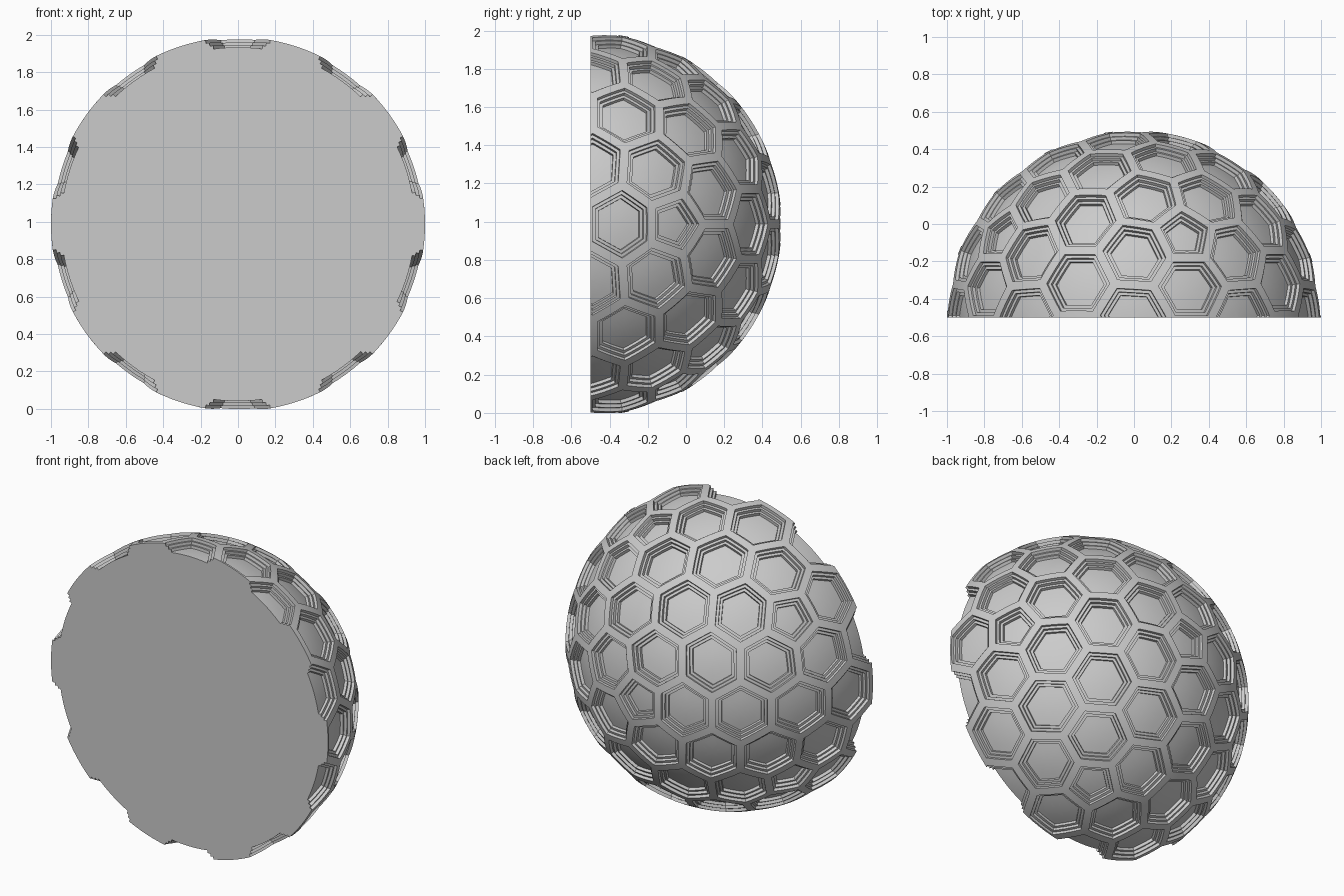
import bpy, bmesh, math
from mathutils import Matrix, Vector

if "Cube" in bpy.data.objects:
    bpy.data.objects.remove(bpy.data.objects["Cube"])

CENTRE = Vector((0, -0.5, 0.987))
RIDGE = 0.024      # half width of the ridge between cells
TREAD = 0.016      # width of each terrace
DROP = 0.018       # height of each terrace wall
STEPS = 3
SEGMENTS = 4       # pieces per cell side, so sides follow the sphere


def cell_layout():
    """Centre and corner directions of a pentagon and hexagon sphere tiling."""
    bm = bmesh.new()
    bmesh.ops.create_icosphere(bm, subdivisions=2, radius=1,
                               matrix=Matrix.Rotation(-math.pi / 2, 4, 'X'))
    bmesh.ops.poke(bm, faces=bm.faces[:])
    points = [v.co.normalized() for v in bm.verts]
    bm.free()
    bm = bmesh.new()
    for p in points:
        bm.verts.new(p)
    bmesh.ops.convex_hull(bm, input=bm.verts[:])
    cells = []
    for v in bm.verts:
        n = v.co.normalized()
        u = n.orthogonal().normalized()
        w = n.cross(u)
        corners = [f.calc_center_median().normalized() for f in v.link_faces]
        corners.sort(key=lambda c: math.atan2(c.dot(w), c.dot(u)))
        cells.append((n, corners))
    bm.free()
    return cells


def inset(corners, d):
    """Move every side of a cell inward by d."""
    result = []
    for i, p in enumerate(corners):
        a = (corners[i - 1] - p).normalized()
        b = (corners[(i + 1) % len(corners)] - p).normalized()
        result.append(p + (a + b) * d / a.cross(b).length)
    return result


def add_ring(bm, corners, radius):
    """Subdivided outline of a cell, pushed onto a sphere."""
    ring = []
    for i, p in enumerate(corners):
        q = corners[(i + 1) % len(corners)]
        for k in range(SEGMENTS):
            ring.append(bm.verts.new(p.lerp(q, k / SEGMENTS).normalized() * radius))
    return ring


def add_cell(bm, centre, corners):
    # ridge top, then alternating walls and terraces
    radius, offset = 1.0, RIDGE
    rings = [add_ring(bm, corners, radius)]
    for step in range(STEPS):
        outline = inset(corners, offset)
        rings.append(add_ring(bm, outline, radius))
        radius -= DROP
        rings.append(add_ring(bm, outline, radius))
        offset += TREAD
    # domed floor
    for scale in (0.67, 0.33):
        rings.append(add_ring(bm, [centre.lerp(p, scale) for p in outline], radius))
    for outer, inner in zip(rings, rings[1:]):
        for i in range(len(outer)):
            j = (i + 1) % len(outer)
            bm.faces.new((outer[i], outer[j], inner[j], inner[i]))
    middle = bm.verts.new(centre * radius)
    last = rings[-1]
    for i in range(len(last)):
        bm.faces.new((last[i], last[(i + 1) % len(last)], middle))


# Full terraced sphere
bm = bmesh.new()
for centre, corners in cell_layout():
    add_cell(bm, centre, corners)
bmesh.ops.remove_doubles(bm, verts=bm.verts[:], dist=0.0005)

# Cut to the rear half and close the flat front
bmesh.ops.bisect_plane(bm, geom=bm.verts[:] + bm.edges[:] + bm.faces[:], dist=1e-6,
                       plane_co=(0, 0.0008, 0), plane_no=(0, 1, 0), clear_inner=True)
rim = [e for e in bm.edges if e.is_boundary]
for v in {v for e in rim for v in e.verts}:
    v.co.y = 0
bmesh.ops.edgenet_fill(bm, edges=rim)
bmesh.ops.recalc_face_normals(bm, faces=bm.faces[:])
bmesh.ops.translate(bm, verts=bm.verts[:], vec=CENTRE)

mesh = bpy.data.meshes.new("honeycomb_dome")
bm.to_mesh(mesh)
bm.free()
dome = bpy.data.objects.new("honeycomb_dome", mesh)
bpy.context.collection.objects.link(dome)

# Plain grey
grey = bpy.data.materials.new("light_grey")
grey.use_nodes = True
colour = (0.6, 0.6, 0.6, 1)
grey.diffuse_color = colour
grey.node_tree.nodes["Principled BSDF"].inputs["Base Color"].default_value = colour
mesh.materials.append(grey)

bpy.context.view_layer.objects.active = dome
dome.select_set(True)
bpy.ops.object.shade_smooth_by_angle(angle=math.radians(30))
